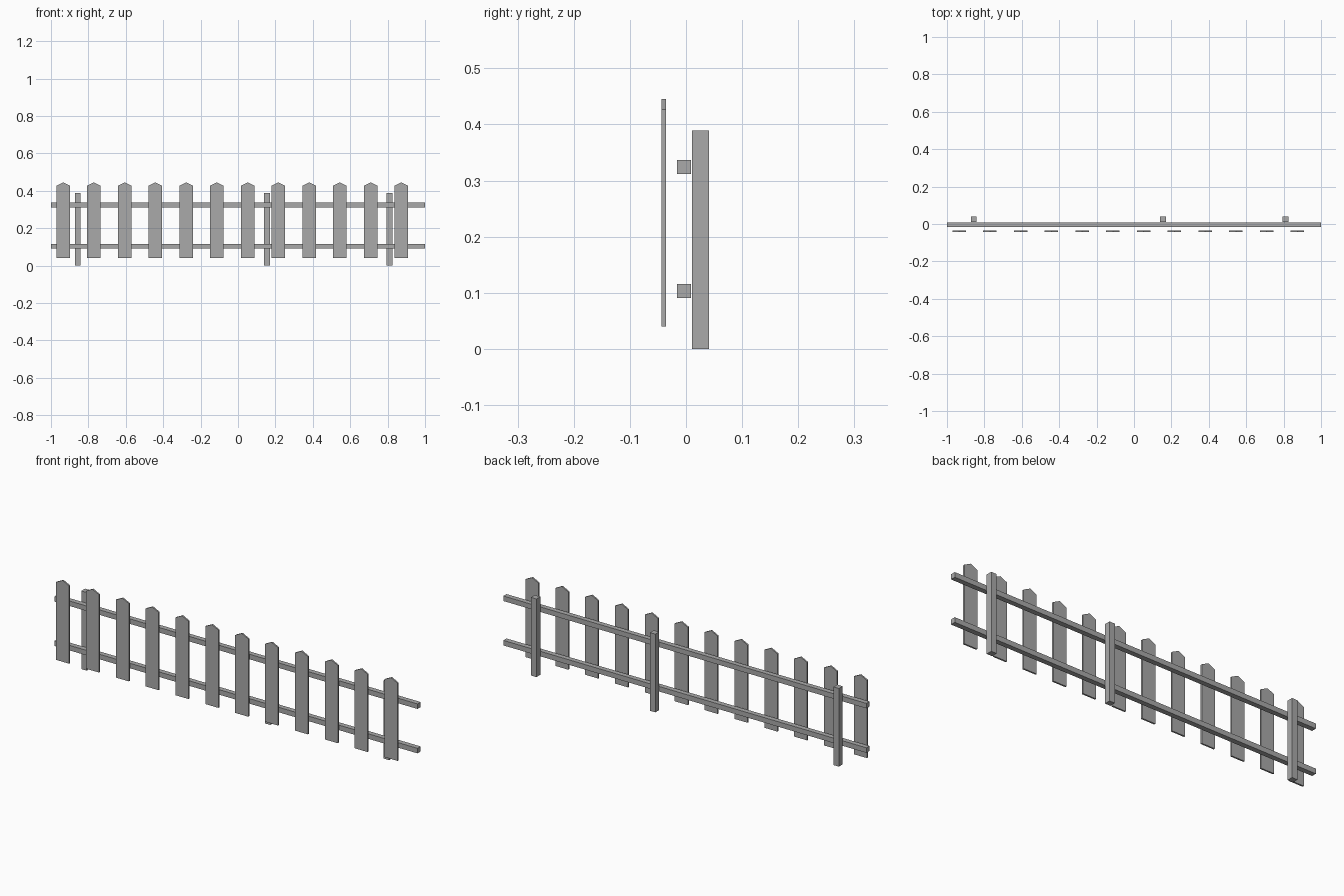
import bpy
import bmesh

cube = bpy.data.objects.get("Cube")
if cube:
    bpy.data.objects.remove(cube, do_unlink=True)

grey = bpy.data.materials.new("weathered grey")
grey.use_nodes = True
colour = (0.4, 0.4, 0.4, 1)
grey.diffuse_color = colour
grey.node_tree.nodes["Principled BSDF"].inputs["Base Color"].default_value = colour


def extrude_profile(name, profile, y0, y1):
    """Extrude an outline in the xz plane from y0 to y1."""
    bm = bmesh.new()
    face = bm.faces.new([bm.verts.new((x, y0, z)) for x, z in profile])
    result = bmesh.ops.extrude_face_region(bm, geom=[face])
    verts = [v for v in result["geom"] if isinstance(v, bmesh.types.BMVert)]
    bmesh.ops.translate(bm, verts=verts, vec=(0, y1 - y0, 0))
    bmesh.ops.recalc_face_normals(bm, faces=bm.faces)
    mesh = bpy.data.meshes.new(name)
    bm.to_mesh(mesh)
    bm.free()
    mesh.materials.append(grey)
    obj = bpy.data.objects.new(name, mesh)
    bpy.context.collection.objects.link(obj)
    return obj


def bar(name, x0, x1, y0, y1, z0, z1):
    return extrude_profile(name, [(x0, z0), (x1, z0), (x1, z1), (x0, z1)], y0, y1)


# Pointed pickets along the front
half = 0.036
for i in range(12):
    x = -0.935 + i * 0.1644
    outline = [(x - half, 0.04), (x + half, 0.04), (x + half, 0.427),
               (x, 0.445), (x - half, 0.427)]
    extrude_profile(f"picket_{i + 1}", outline, -0.044, -0.036)

# Two long horizontal rails
for name, z in (("lower_rail", 0.091), ("upper_rail", 0.312)):
    bar(name, -1, 1, -0.016, 0.009, z, z + 0.025)

# Three square posts behind the rails
for name, x in (("right_post", -0.856), ("middle_post", 0.155), ("left_post", 0.81)):
    bar(name, x - 0.015, x + 0.015, 0.011, 0.041, 0, 0.389)
